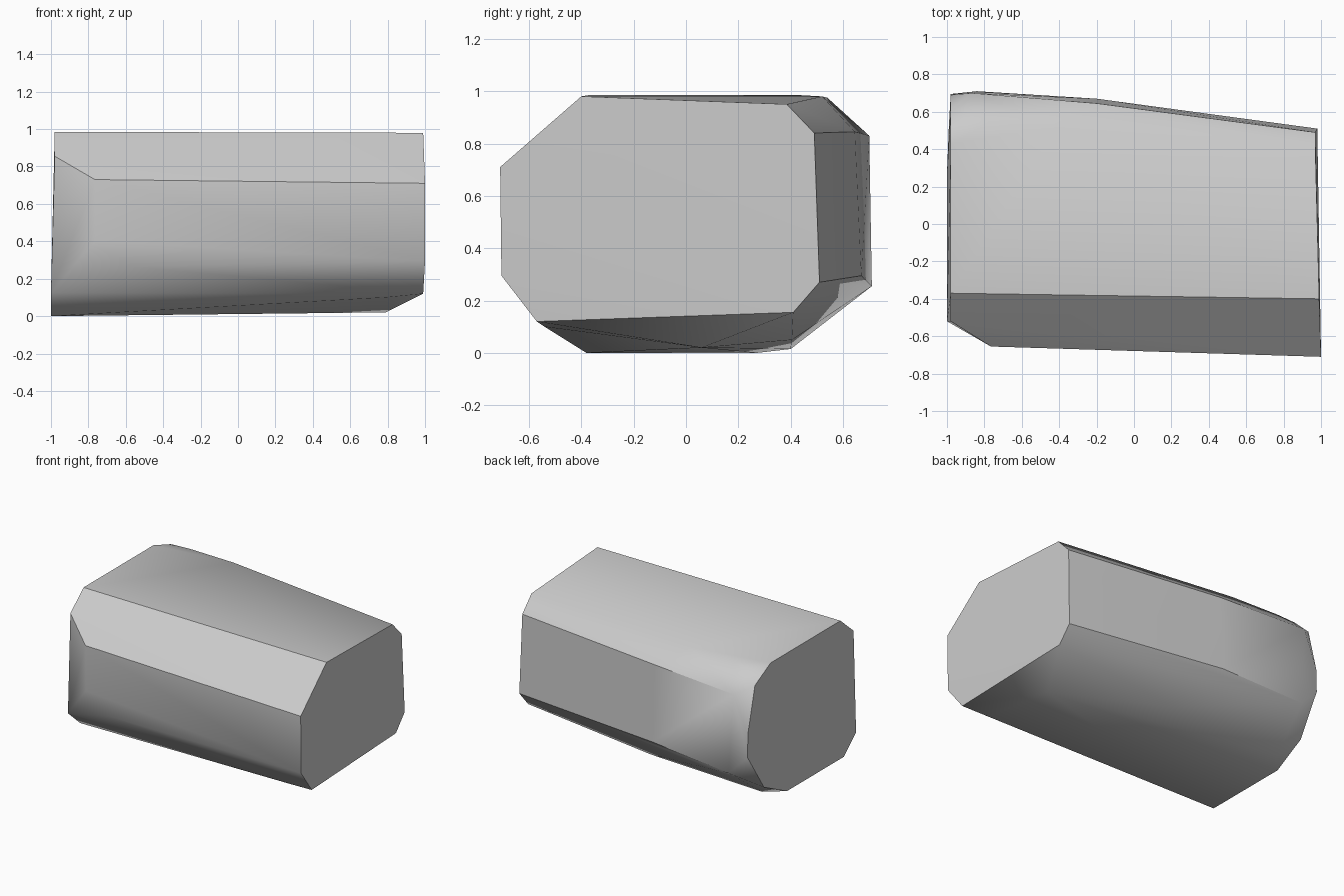
import bpy
import bmesh
import math

# Remove the default object
default_cube = bpy.data.objects.get("Cube")
if default_cube:
    bpy.data.objects.remove(default_cube, do_unlink=True)


def make_material(name, colour):
    """One flat colour for viewport and render."""
    material = bpy.data.materials.new(name)
    material.use_nodes = True
    material.diffuse_color = colour
    shader = material.node_tree.nodes["Principled BSDF"]
    shader.inputs["Base Color"].default_value = colour
    return material


def make_hull(name, rails, material, smooth_angle):
    """Wrap a convex skin around the named lengthwise edges."""
    mesh = bpy.data.meshes.new(name)
    bm = bmesh.new()
    for rail in rails.values():
        for point in rail:
            bm.verts.new(point)
    result = bmesh.ops.convex_hull(bm, input=bm.verts[:])
    spare = set(result["geom_interior"]) | set(result["geom_unused"])
    spare_verts = [item for item in spare if isinstance(item, bmesh.types.BMVert)]
    bmesh.ops.delete(bm, geom=spare_verts, context="VERTS")
    # Merge the nearly flat triangles into clean facets
    bmesh.ops.dissolve_limit(bm, angle_limit=math.radians(1),
                             verts=bm.verts[:], edges=bm.edges[:])
    bmesh.ops.recalc_face_normals(bm, faces=bm.faces[:])
    bm.to_mesh(mesh)
    bm.free()
    mesh.materials.append(material)

    block = bpy.data.objects.new(name, mesh)
    bpy.context.collection.objects.link(block)
    bpy.ops.object.select_all(action="DESELECT")
    block.select_set(True)
    bpy.context.view_layer.objects.active = block
    bpy.ops.object.shade_smooth_by_angle(angle=smooth_angle)
    return block


# Lengthwise edges of the block, each listed from its left end to its right end
block_rails = {
    "front_top": [(.99, -.4, .98), (-.98, -.37, .985)],
    "front_upper": [(1, -.71, .71), (-.765, -.655, .73), (-.98, -.52, .855)],
    "front_lower": [(1, -.705, .295), (-.57, -.65, .265),
                    (-.765, -.65, .4), (-1, -.52, .125)],
    "front_bottom": [(.99, -.57, .12), (.79, -.54, .1), (-1, -.38, 0)],
    "base": [(.79, .06, .02), (-1, .27, 0)],
    "back_bottom": [(.98, .41, .155), (0, .405, .05),
                    (-.89, .4, .015), (-.99, .52, .12)],
    "back_lower": [(.98, .51, .27), (-.2, .67, .295),
                   (-.84, .71, .255), (-.98, .695, .4)],
    "back_upper": [(.97, .49, .84), (-.2, .645, .845),
                   (-.87, .7, .83), (-.98, .69, .57)],
    "back_top": [(.97, .385, .95), (-.4, .52, .98), (-.77, .54, .975),
                 (-.92, .545, .965), (-.98, .61, .89), (-.98, .43, .985)],
}

stone_grey = make_material("stone_grey", (.6, .6, .6, 1))
make_hull("faceted_block", block_rails, stone_grey, math.radians(40))
